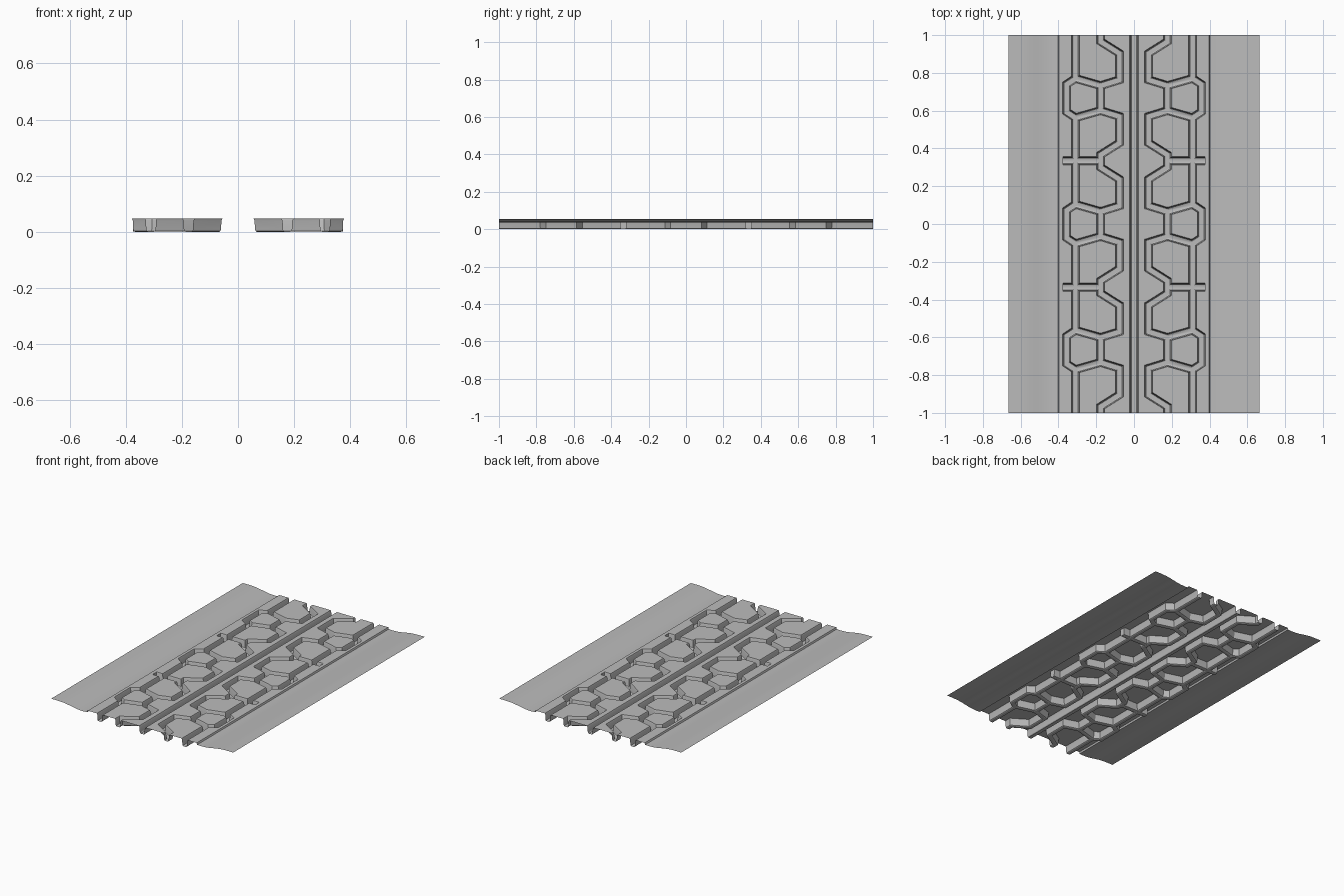
import bpy, bmesh
from mathutils import Vector

if "Cube" in bpy.data.objects:
    bpy.data.objects.remove(bpy.data.objects["Cube"])

TOP = 0.048        # tread height
PERIOD = 2 / 3     # pattern repeat along the strip

rubber = bpy.data.materials.new("rubber_grey")
rubber.diffuse_color = (0.5, 0.5, 0.5, 1)
rubber.use_nodes = True
rubber.node_tree.nodes["Principled BSDF"].inputs["Base Color"].default_value = rubber.diffuse_color


def make_object(name, bm):
    bmesh.ops.recalc_face_normals(bm, faces=bm.faces)
    me = bpy.data.meshes.new(name)
    bm.to_mesh(me)
    bm.free()
    me.materials.append(rubber)
    ob = bpy.data.objects.new(name, me)
    bpy.context.collection.objects.link(ob)
    return ob


def loft(bm, rings):
    """Closed solid through rings of points."""
    vs = [[bm.verts.new(p) for p in r] for r in rings]
    n = len(vs[0])
    for a, b in zip(vs, vs[1:]):
        for i in range(n):
            bm.faces.new((a[i], a[(i + 1) % n], b[(i + 1) % n], b[i]))
    bm.faces.new(vs[0])
    bm.faces.new(vs[-1])


def groove(bm, path, floor=0.0):
    """Sweep the rounded groove section along a path with mitred corners."""
    half = [(0.010, floor), (0.0145, 0.003), (0.0165, 0.010),
            (0.018, 0.040), (0.0215, TOP), (0.0215, 0.09)]
    section = half + [(-w, z) for w, z in reversed(half)]
    pts = [Vector(p) for p in path]
    rings = []
    for i, p in enumerate(pts):
        d0 = (p - pts[i - 1]).normalized() if i else None
        d1 = (pts[i + 1] - p).normalized() if i < len(pts) - 1 else None
        d0, d1 = d0 or d1, d1 or d0
        n0, n1 = Vector((-d0.y, d0.x)), Vector((-d1.y, d1.x))
        m = (n0 + n1).normalized()
        m /= m.dot(n0)
        rings.append([(p.x + m.x * w, p.y + m.y * w, z) for w, z in section])
    loft(bm, rings)


# half cross-section: centre groove, tread, step and flared shoulder
profile = [(0, -0.05), (0, 0), (0.012, 0), (0.016, 0.004), (0.018, 0.012), (0.019, 0.040),
           (0.023, TOP), (0.398, TOP), (0.402, 0.037), (0.43, 0.0355), (0.46, 0.0365),
           (0.49, 0.040), (0.52, 0.0455), (0.55, 0.051), (0.58, 0.0545), (0.61, 0.056),
           (0.665, 0.056), (0.665, -0.05)]
bm = bmesh.new()
loft(bm, [[(x, y, z) for x, z in profile] for y in (-1, 1)])
tread = make_object("tyre_tread", bm)

# repeating groove paths
inner_step = [(0.177, -0.30), (0.077, -0.237), (0.077, -0.097), (0.177, -0.066),
              (0.177, 0.066), (0.077, 0.097), (0.077, 0.237), (0.177, 0.30)]
outer_step = [(0.31, -0.104), (0.357, -0.073), (0.357, 0.073), (0.31, 0.104)]
centres = [k * PERIOD for k in (-1, 0, 1)]


def repeat(step, x_end):
    path = [(x, y + c) for c in centres for x, y in step]
    return [(x_end, -1.05)] + path + [(x_end, 1.05)]


cutters = []
for name, paths, floor in (
        ("inner_zigzag_cutter", [repeat(inner_step, 0.177)], 0.0),
        ("outer_groove_cutter", [repeat(outer_step, 0.31)], 0.0),
        ("cross_groove_cutter",
         [[(0.31, c + s * 0.104), (0.177, c + s * 0.066)] for c in centres for s in (-1, 1)]
         + [[(0.177, s * 0.335), (0.375, s * 0.335)] for s in (-1, 1)], 0.0006)):
    bm = bmesh.new()
    for p in paths:
        groove(bm, p, floor)
    cutter = make_object(name, bm)
    cutter.hide_render = True
    cutters.append(cutter)
    mod = tread.modifiers.new(name, 'BOOLEAN')
    mod.operation = 'DIFFERENCE'
    mod.solver = 'EXACT'
    mod.object = cutter

# bake the cuts, then keep only the top skin
bpy.context.view_layer.update()
baked = bpy.data.meshes.new_from_object(
    tread.evaluated_get(bpy.context.evaluated_depsgraph_get()))
tread.modifiers.clear()
tread.data = baked
for c in cutters:
    bpy.data.objects.remove(c)
bm = bmesh.new()
bm.from_mesh(baked)
drop = []
for f in bm.faces:
    c, n = f.calc_center_median(), f.normal
    if (n.z < -0.9 or (abs(n.y) > 0.99 and abs(c.y) > 0.999)
            or (abs(n.x) > 0.99 and (c.x < 0.001 or c.x > 0.664))):
        drop.append(f)
bmesh.ops.delete(bm, geom=drop, context='FACES')
bm.to_mesh(baked)
bm.free()

# mirrored other half and smooth shading
mir = tread.modifiers.new("mirror", 'MIRROR')
mir.use_clip = True
bpy.context.view_layer.objects.active = tread
tread.select_set(True)
bpy.ops.object.modifier_apply(modifier="mirror")
bpy.ops.object.shade_smooth_by_angle(angle=0.5)
